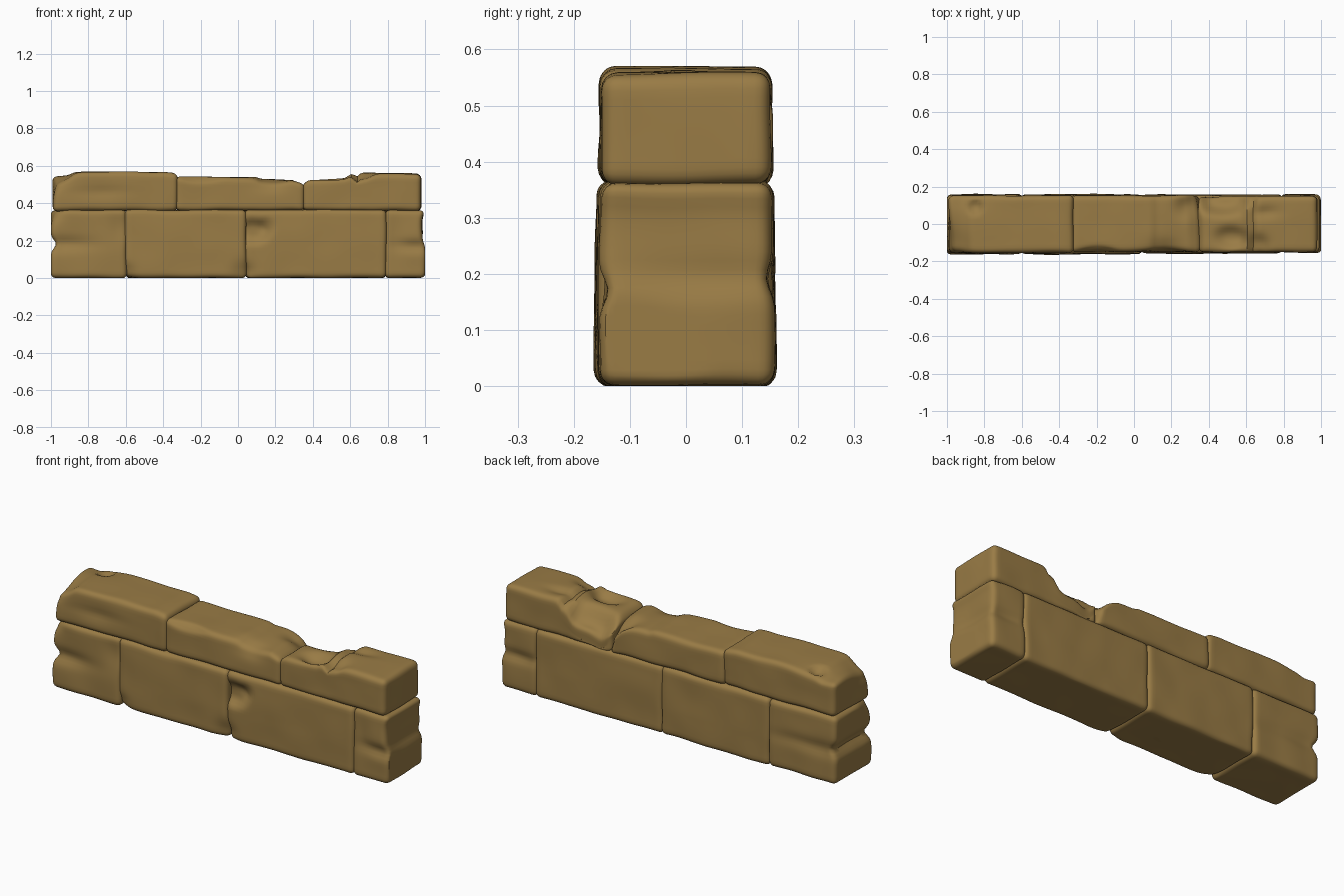
import bpy, bmesh, math
from mathutils import Vector, noise

stone = bpy.data.materials.new("brown stone")
stone.diffuse_color = (0.32, 0.2, 0.06, 1)


def top_height(profile, x):
    """Interpolate the broken top edge, given as (x, z) points."""
    if x <= profile[0][0]:
        return profile[0][1]
    for (xa, za), (xb, zb) in zip(profile, profile[1:]):
        if x <= xb:
            return za + (zb - za) * (x - xa) / (xb - xa)
    return profile[-1][1]


def block(name, lo, hi, r=0.028, seed=0, rough=0.006, top=None, dents=()):
    """Rounded stone. Each dent is (centre, size, push, sharpness)."""
    lo, hi = Vector(lo), Vector(hi)
    bm = bmesh.new()
    bmesh.ops.create_cube(bm, size=1)
    for v in bm.verts:
        v.co = Vector([lo[i] + (v.co[i] + 0.5) * (hi[i] - lo[i]) for i in range(3)])
    # cut the box into an even grid, finer at the rounded edges
    for axis in range(3):
        a, b = lo[axis] + r, hi[axis] - r
        n = math.ceil((b - a) / 0.017)
        cuts = [a + (b - a) * i / n for i in range(n + 1)]
        cuts += [a - r * 0.4, a - r * 0.7, b + r * 0.4, b + r * 0.7]
        normal = Vector([float(i == axis) for i in range(3)])
        for c in cuts:
            bmesh.ops.bisect_plane(bm, geom=bm.verts[:] + bm.edges[:] + bm.faces[:],
                                   dist=1e-6, plane_co=normal * c, plane_no=normal)
    for v in bm.verts:
        inner = Vector([min(max(v.co[i], lo[i] + r), hi[i] - r) for i in range(3)])
        p = inner + (v.co - inner).normalized() * r
        if top:
            p.z = lo.z + (p.z - lo.z) * (top_height(top, p.x) - lo.z) / (hi.z - lo.z)
        q = p.copy()
        for centre, size, push, sharp in dents:
            d = math.sqrt(sum(((q[i] - centre[i]) / size[i]) ** 2 for i in range(3)))
            p += Vector(push) * math.exp(-d ** sharp)
        p += noise.noise_vector(q * 6 + Vector((seed * 7.3, seed * 3.1, 0))) * rough
        p.x = min(max(p.x, -1), 1)
        p.z = max(p.z, 0)
        # lower course leans in slightly towards its top
        if lo.z < 0.1:
            p.y *= 1 - 0.1 * max(0, p.z - 0.15)
        v.co = p
    bmesh.ops.recalc_face_normals(bm, faces=bm.faces[:])
    me = bpy.data.meshes.new(name)
    bm.to_mesh(me)
    bm.free()
    me.materials.append(stone)
    ob = bpy.data.objects.new(name, me)
    bpy.context.collection.objects.link(ob)
    bpy.ops.object.select_all(action='DESELECT')
    ob.select_set(True)
    bpy.context.view_layer.objects.active = ob
    bpy.ops.object.shade_smooth_by_angle(angle=math.radians(40))


# lower course
block("lower_left_end", (-1, -0.16, 0), (-0.595, 0.16, 0.365), seed=1, dents=[
    ((-1.0, 0, 0.18), (0.06, 0.5, 0.03), (0.03, 0, 0), 2),         # end groove
    ((-0.95, -0.16, 0.18), (0.16, 0.06, 0.035), (0, 0.02, 0), 2),  # front groove
    ((-0.9, 0.16, 0.18), (0.25, 0.05, 0.035), (0, -0.012, 0), 2),  # back groove
    ((-0.62, -0.16, 0.27), (0.06, 0.05, 0.08), (0, 0.014, 0), 2),
    ((-1, -0.16, 0.36), (0.06, 0.08, 0.06), (0.02, 0.02, -0.01), 2)])
block("lower_middle_left", (-0.605, -0.162, 0), (0.045, 0.158, 0.365), seed=2, rough=0.005, dents=[
    ((0.04, -0.16, 0.03), (0.06, 0.06, 0.06), (0, 0.025, 0), 2),
    ((-0.6, -0.16, 0.02), (0.05, 0.06, 0.05), (0, 0.02, 0.01), 2)])
block("lower_middle_right", (0.035, -0.158, 0), (0.795, 0.157, 0.365), seed=3, rough=0.005, dents=[
    ((0.08, -0.16, 0.25), (0.08, 0.08, 0.06), (0, 0.035, 0), 4),   # chipped corner
    ((0.15, -0.16, 0.28), (0.04, 0.06, 0.04), (0, 0.012, 0), 4),
    ((0.04, -0.16, 0.03), (0.05, 0.06, 0.05), (0.01, 0.02, 0), 2)])
block("lower_right_end", (0.785, -0.155, 0), (1, 0.157, 0.365), seed=4, dents=[
    ((1, 0, 0.27), (0.06, 0.5, 0.08), (-0.014, 0, 0), 4),          # upper part set back
    ((1, 0.05, 0.19), (0.06, 0.25, 0.03), (-0.012, 0, 0), 2),
    ((0.95, -0.16, 0.17), (0.1, 0.06, 0.03), (0, 0.018, 0), 2),
    ((0.9, 0.16, 0.19), (0.15, 0.05, 0.03), (0, -0.015, 0), 2),
    ((0.84, -0.16, 0.22), (0.06, 0.05, 0.1), (0, 0.012, 0), 2)])

# upper course with worn tops
block("upper_left", (-0.99, -0.154, 0.36), (-0.325, 0.153, 0.56), seed=5,
      top=[(-0.99, 0.55), (-0.91, 0.557), (-0.87, 0.57), (-0.4, 0.565), (-0.325, 0.555)], dents=[
    ((-0.99, -0.15, 0.55), (0.09, 0.14, 0.08), (0.015, 0.015, -0.045), 2),
    ((-0.85, 0.09, 0.57), (0.035, 0.035, 0.04), (0, 0, -0.022), 4),  # small pit
    ((-0.72, -0.16, 0.46), (0.15, 0.05, 0.03), (0, 0.008, 0), 2),
    ((-0.9, 0.15, 0.56), (0.1, 0.06, 0.05), (0, 0, -0.015), 2)])
block("upper_middle", (-0.335, -0.15, 0.36), (0.355, 0.152, 0.54), seed=6,
      top=[(-0.33, 0.54), (0.09, 0.54), (0.12, 0.53), (0.29, 0.528), (0.355, 0.5)], dents=[
    ((0.28, 0.1, 0.54), (0.06, 0.06, 0.06), (0, 0, -0.035), 2),
    ((0.18, -0.15, 0.53), (0.1, 0.06, 0.06), (0, 0.015, -0.02), 2),
    ((0.36, 0.15, 0.5), (0.07, 0.1, 0.1), (-0.02, 0, -0.05), 2),
    ((-0.2, -0.15, 0.54), (0.1, 0.03, 0.03), (0, 0.01, -0.008), 4)])
block("upper_right", (0.345, -0.15, 0.36), (0.98, 0.15, 0.555), seed=7,
      top=[(0.345, 0.505), (0.38, 0.525), (0.57, 0.532), (0.61, 0.555), (0.635, 0.538),
           (0.66, 0.56), (0.98, 0.557)], dents=[
    ((0.48, 0.15, 0.53), (0.14, 0.09, 0.12), (0, 0, -0.085), 4),   # broken back edge
    ((0.4, 0.16, 0.46), (0.05, 0.08, 0.1), (0, -0.01, -0.04), 2),
    ((0.52, -0.07, 0.53), (0.08, 0.05, 0.05), (0, 0, -0.035), 3),  # front hollow
    ((0.66, -0.12, 0.55), (0.06, 0.06, 0.06), (0, 0, -0.03), 3),
    ((0.7, 0.06, 0.55), (0.08, 0.03, 0.04), (0, 0, -0.015), 2)])
